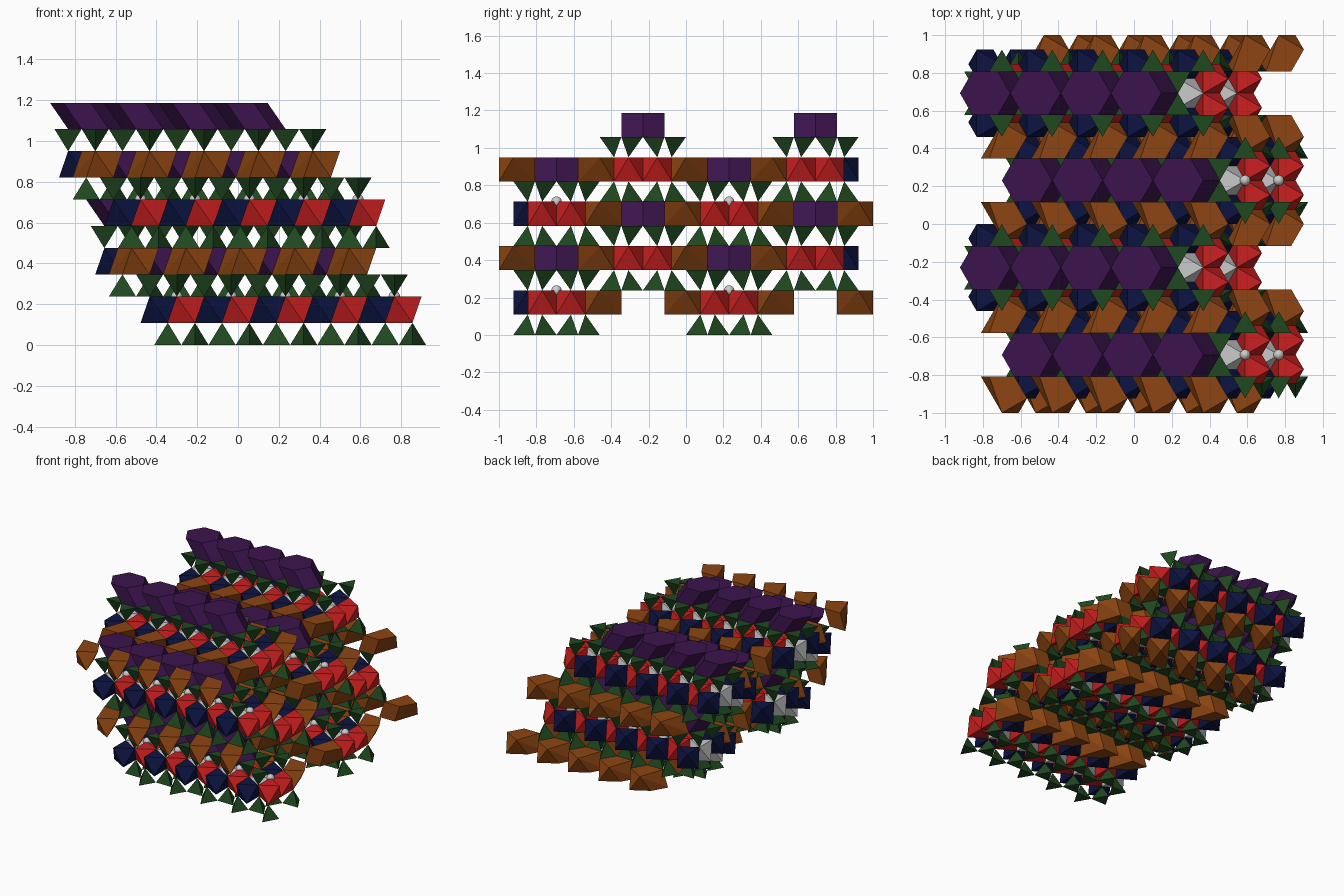
import bpy
import bmesh
import math
from mathutils import Vector

cube = bpy.data.objects.get("Cube")
if cube:
    bpy.data.objects.remove(cube, do_unlink=True)

# Lattice: width repeat, length repeat, small grid steps and slab heights
WIDTH = 0.923
LENGTH = WIDTH / (2 * math.sqrt(3))
STEP_X, STEP_Y = LENGTH / 12, WIDTH / 24
TETRA_H, OCTA_H = 0.1088, 0.1286
MIDDLE = -26.5
FIRST_CELL = -48
SHIFTS = (0, -10, -8, -18)


def material(name, rgb):
    mat = bpy.data.materials.new(name)
    mat.use_nodes = True
    mat.diffuse_color = (*rgb, 1)
    mat.node_tree.nodes["Principled BSDF"].inputs["Base Color"].default_value = (*rgb, 1)
    return mat


GREEN = material("dark_green", (0.014, 0.065, 0.014))
RED = material("red", (0.6, 0.014, 0.014))
NAVY = material("navy", (0.004, 0.007, 0.055))
BROWN = material("brown", (0.27, 0.06, 0.006))
PURPLE = material("purple", (0.045, 0.007, 0.075))


def place(step, row, z, shift):
    return Vector(((step + shift + FIRST_CELL - MIDDLE) * STEP_X, row * STEP_Y, z))


def finish(name, bm, mat, count):
    """Turn one cell into an object and repeat it along the chain."""
    mesh = bpy.data.meshes.new(name)
    bm.to_mesh(mesh)
    bm.free()
    if mat:
        mesh.materials.append(mat)
    obj = bpy.data.objects.new(name, mesh)
    bpy.context.collection.objects.link(obj)
    array = obj.modifiers.new("chain_repeat", 'ARRAY')
    array.use_relative_offset = False
    array.use_constant_offset = True
    array.constant_offset_displace = (LENGTH, 0, 0)
    array.count = count
    return obj


def polyhedra(name, low, high, z_low, z_high, sites, shift, mat=None, count=5):
    """Convex solid between two levels, at each (row, side) site."""
    bm = bmesh.new()
    for row, side in sites:
        verts = [bm.verts.new(place(x, row + side * y, z, shift))
                 for pts, z in ((low, z_low), (high, z_high)) for x, y in pts]
        bmesh.ops.convex_hull(bm, input=verts)
    bmesh.ops.dissolve_limit(bm, angle_limit=0.01, verts=bm.verts[:], edges=bm.edges[:])
    bmesh.ops.recalc_face_normals(bm, faces=bm.faces[:])
    return finish(name, bm, mat, count)


# Corner plans (step along chain, row across) for each solid
INNER_TETRA = [(6, 0), (3, 3), (9, 3)], [(6, 2)]
OUTER_TETRA = [(9, 3), (15, 3), (12, 6)], [(12, 4)]
CENTRE_OCTA = [(0, 0), (6, 2), (6, -2)], [(8, 0), (2, 2), (2, -2)]
RED_OCTA = [(6, 2), (12, 0), (12, 4)], [(14, 2), (8, 0), (8, 4)]
NAVY_OCTA = [(0, 4), (6, 2), (6, 6)], [(8, 4), (2, 2), (2, 6)]
EDGE_SOLID = ([(12, 4), (6, 6), (9, 9), (3, 9)],
              [(8, 4), (14, 6), (11, 9), (5, 9)])
RING = [(6, 0), (3, 3), (-3, 3), (-6, 0), (-3, -3), (3, -3)]


def slide(points, dx):
    return [(x + dx, y) for x, y in points]


for layer, shift in enumerate(SHIFTS):
    tag = f"layer_{layer + 1}"
    z0 = layer * (TETRA_H + OCTA_H)
    z1 = z0 + TETRA_H
    z2 = z1 + OCTA_H
    z3 = z2 + TETRA_H
    z4 = z3 + OCTA_H
    rows = (-6, 18) if layer % 2 else (-18, 6)
    both = [(r, s) for r in rows for s in (-1, 1)]
    single = [(r, 1) for r in rows]

    # Tetrahedron double chains under and over the octahedra
    for part, (base, tip) in (("inner", INNER_TETRA), ("outer", OUTER_TETRA)):
        polyhedra(f"{tag}_lower_{part}_tetrahedra", base, tip, z0, z1, both, shift, GREEN)
        polyhedra(f"{tag}_upper_{part}_tetrahedra", slide(tip, -4), slide(base, -4),
                  z2, z3, both, shift, GREEN)

    # Octahedral band
    polyhedra(f"{tag}_centre_octahedra", *CENTRE_OCTA, z1, z2, single, shift)
    polyhedra(f"{tag}_red_octahedra", *RED_OCTA, z1, z2, both, shift, RED)
    polyhedra(f"{tag}_navy_octahedra", *NAVY_OCTA, z1, z2, both, shift, NAVY)

    # Brown solids linking neighbouring bands, kept inside the block
    outside = -30 if layer % 2 else 30
    edges = [(r, s) for r in (*rows, outside) for s in (-1, 1) if abs(r + 9 * s) < 26]
    polyhedra(f"{tag}_edge_polyhedra", *EDGE_SOLID, z1, z2, edges, shift, BROWN)

    # Slanted hexagonal prisms above the rings
    polyhedra(f"{tag}_hexagonal_prisms", slide(RING, 8), slide(RING, 4),
              z3, z4, single, shift, PURPLE, count=4)

    # Small spheres at the ring centres of alternate layers
    if layer % 2 == 0:
        bm = bmesh.new()
        for row in rows:
            ball = bmesh.ops.create_uvsphere(bm, u_segments=16, v_segments=10, radius=0.028)
            bmesh.ops.translate(bm, verts=ball["verts"], vec=place(8, row, z2, shift))
        for face in bm.faces:
            face.smooth = True
        finish(f"{tag}_small_spheres", bm, None, 5)
